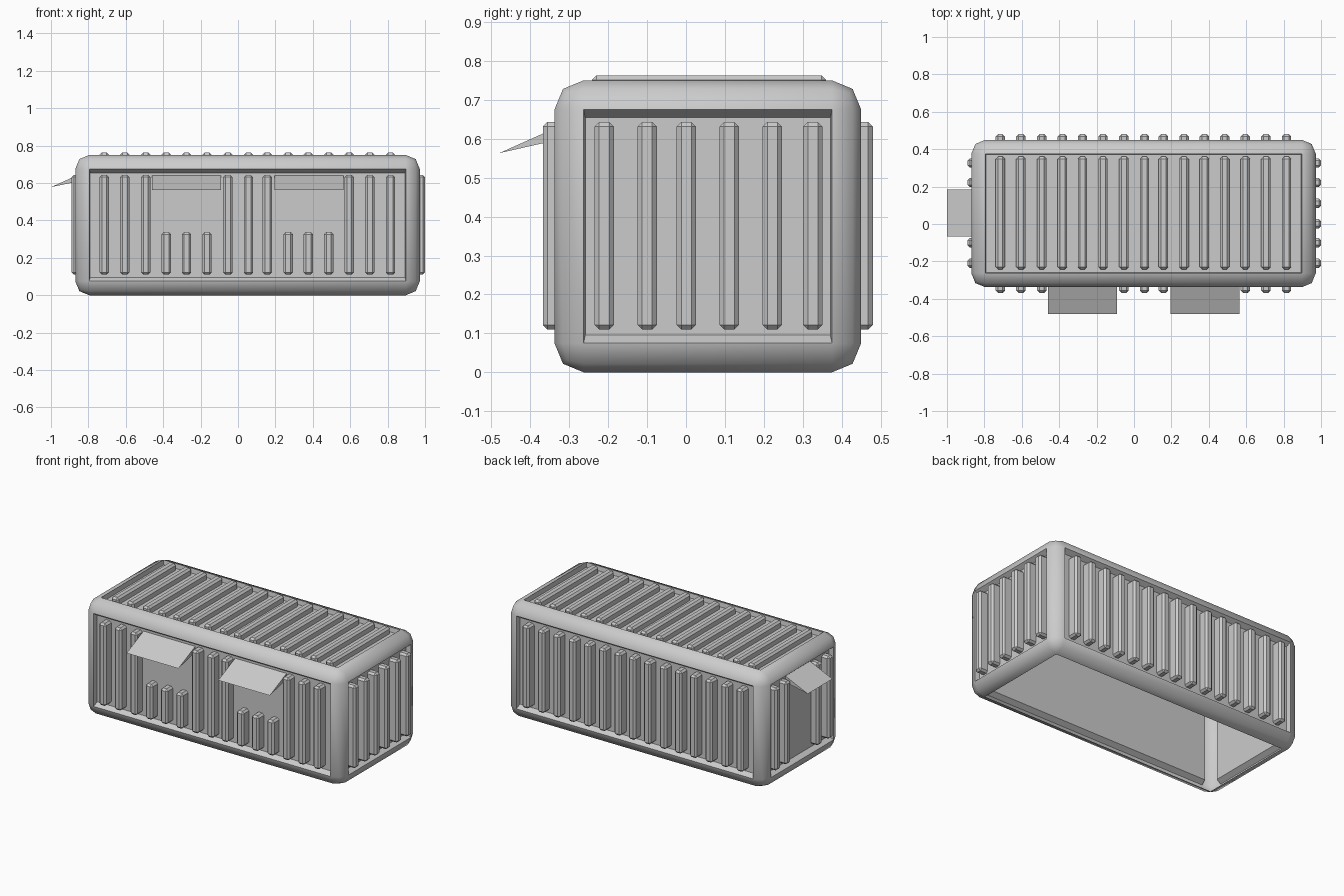
import bpy, bmesh, math
from mathutils import Vector

if "Cube" in bpy.data.objects:
    bpy.data.objects.remove(bpy.data.objects["Cube"])

LO, HI = Vector((-0.87, -0.338, 0.0)), Vector((0.972, 0.45, 0.75))
R, DEPTH = 0.075, 0.03


def finish(name, bm, smooth=None):
    bmesh.ops.recalc_face_normals(bm, faces=bm.faces[:])
    me = bpy.data.meshes.new(name)
    bm.to_mesh(me)
    bm.free()
    ob = bpy.data.objects.new(name, me)
    bpy.context.collection.objects.link(ob)
    if smooth:
        bpy.ops.object.select_all(action='DESELECT')
        ob.select_set(True)
        bpy.context.view_layer.objects.active = ob
        bpy.ops.object.shade_smooth_by_angle(angle=math.radians(smooth))
    return ob


def add_rib(bm, lo, hi, axis, sign):
    """Chamfered bar; its back face (against the panel) stays square."""
    lo, hi = Vector(lo), Vector(hi)
    part = bmesh.new()
    bmesh.ops.create_cube(part, size=1)
    for v in part.verts:
        v.co = Vector((lo[i] + (v.co[i] + 0.5) * (hi[i] - lo[i]) for i in range(3)))
    back = lo[axis] if sign > 0 else hi[axis]
    edges = [e for e in part.edges
             if not all(abs(v.co[axis] - back) < 1e-5 for v in e.verts)]
    bmesh.ops.bevel(part, geom=edges, offset=0.012, segments=1, affect='EDGES')
    tmp = bpy.data.meshes.new("tmp")
    part.to_mesh(tmp)
    part.free()
    bm.from_mesh(tmp)
    bpy.data.meshes.remove(tmp)


def awning(name, profile, a, b, axis):
    """Wedge profile (outward, z) swept along x (axis 0) or y (axis 1)."""
    bm = bmesh.new()
    place = (lambda t, p: (t, p[0], p[1])) if axis == 0 else (lambda t, p: (p[0], t, p[1]))
    f = bm.faces.new([bm.verts.new(place(a, p)) for p in profile])
    ext = bmesh.ops.extrude_face_region(bm, geom=[f])
    move = (b - a, 0, 0) if axis == 0 else (0, b - a, 0)
    bmesh.ops.translate(bm, vec=move,
                        verts=[g for g in ext['geom'] if isinstance(g, bmesh.types.BMVert)])
    if f.is_valid and not any(len(e.link_faces) > 1 for e in f.edges):
        bm.faces.remove(f)
    bmesh.ops.holes_fill(bm, edges=bm.edges[:], sides=0)
    finish(name, bm)


# rounded shell: recessed panels on five sides, open underneath
bm = bmesh.new()
bmesh.ops.create_cube(bm, size=1)
for v in bm.verts:
    v.co = Vector((LO[i] + (v.co[i] + 0.5) * (HI[i] - LO[i]) for i in range(3)))
bmesh.ops.bevel(bm, geom=bm.edges[:], offset=R, segments=2, profile=0.5, affect='EDGES')
bm.normal_update()
panels = sorted(bm.faces, key=lambda f: -f.calc_area())[:6]
for f in panels:
    n = f.normal.copy()
    if n.z < -0.9:
        bmesh.ops.delete(bm, geom=[f], context='FACES_ONLY')
        continue
    bmesh.ops.inset_individual(bm, faces=[f], thickness=0.006)
    c = f.calc_center_median()
    for v in f.verts:
        if abs(n.z) < 0.5:
            v.co.z -= math.copysign(0.016, v.co.z - c.z)
        v.co -= n * DEPTH
finish("container_shell", bm, 50)

XS = [-0.715, -0.605, -0.493, -0.383, -0.275, -0.166, -0.054, 0.056,
      0.157, 0.268, 0.376, 0.485, 0.595, 0.705, 0.815]
YS = [-0.21, -0.1, 0.001, 0.111, 0.222, 0.326]
W, Z0, Z1 = 0.025, 0.11, 0.643

# front ribs, short under the two hatches
bm = bmesh.new()
for i, x in enumerate(XS):
    top = 0.338 if i in (3, 4, 5, 9, 10, 11) else Z1
    add_rib(bm, (x - W, -0.368, Z0), (x + W, LO.y + DEPTH, top), 1, -1)
finish("front_ribs", bm)

# back ribs
bm = bmesh.new()
for x in XS:
    add_rib(bm, (x - W, HI.y - DEPTH, Z0), (x + W, 0.48, Z1), 1, 1)
finish("back_ribs", bm)

# roof ribs
bm = bmesh.new()
for x in XS:
    add_rib(bm, (x - W, -0.242, HI.z - DEPTH), (x + W, 0.36, 0.763), 2, 1)
finish("roof_ribs", bm)

# end ribs, the left end leaves room for a doorway
bm = bmesh.new()
for y in YS:
    add_rib(bm, (HI.x - DEPTH, y - W, Z0), (1.0, y + W, Z1), 0, 1)
finish("right_ribs", bm)
bm = bmesh.new()
for y in YS[:2] + YS[4:]:
    add_rib(bm, (-0.89, y - W, Z0), (LO.x + DEPTH, y + W, Z1), 0, -1)
finish("left_ribs", bm)

# wedge awnings over hatches and doorway
front = [(-0.308, 0.64), (-0.48, 0.563), (-0.308, 0.602)]
awning("hatch_awning_left", front, -0.46, -0.09, 0)
awning("hatch_awning_right", front, 0.195, 0.563, 0)
awning("door_awning", [(-0.84, 0.65), (-1.0, 0.578), (-0.84, 0.612)], -0.067, 0.185, 1)
